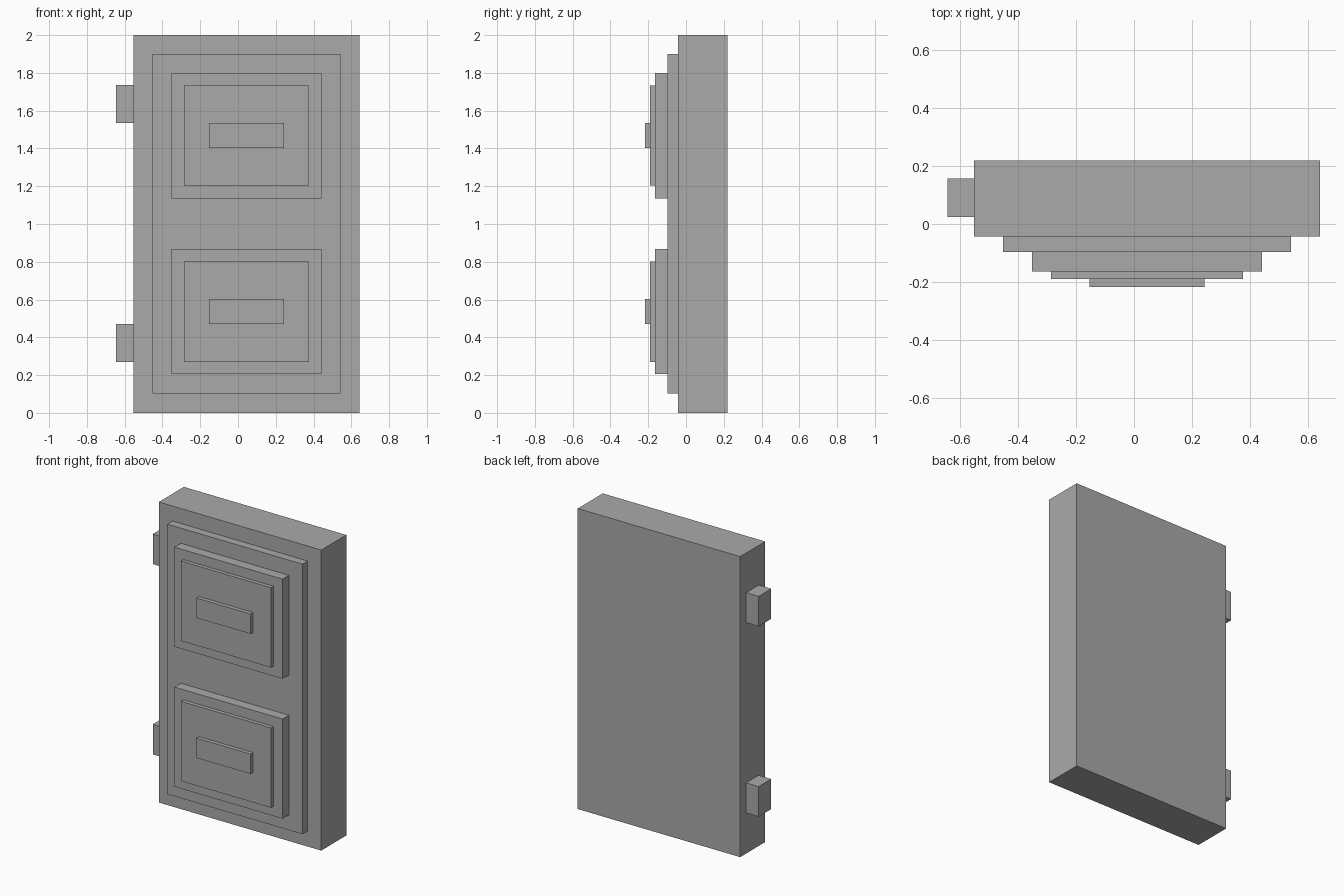
import bpy
from mathutils import Matrix, Vector
import bmesh

if "Cube" in bpy.data.objects:
    bpy.data.objects.remove(bpy.data.objects["Cube"])

grey = bpy.data.materials.new("plain grey")
grey.diffuse_color = (0.4, 0.4, 0.4, 1)
grey.use_nodes = True
grey.node_tree.nodes["Principled BSDF"].inputs["Base Color"].default_value = grey.diffuse_color


def box(name, x, y, z):
    """Axis-aligned box from (min, max) ranges."""
    bm = bmesh.new()
    size = [r[1] - r[0] for r in (x, y, z)]
    centre = Vector([(r[0] + r[1]) / 2 for r in (x, y, z)])
    bmesh.ops.create_cube(bm, size=1, matrix=Matrix.Translation(centre) @ Matrix.Diagonal((*size, 1)))
    mesh = bpy.data.meshes.new(name)
    bm.to_mesh(mesh)
    bm.free()
    mesh.materials.append(grey)
    obj = bpy.data.objects.new(name, mesh)
    bpy.context.collection.objects.link(obj)
    return obj


# Door slab and the raised field on its front
box("door_slab", (-0.553, 0.643), (-0.043, 0.22), (0, 2))
box("raised_field", (-0.453, 0.543), (-0.097, -0.043), (0.103, 1.9))

# Stepped panels, lower and upper, mirrored about the middle height:
# half width, front y, back y, z range of the lower one
steps = [
    ("panel", 0.398, -0.164, -0.097, 0.205, 0.868),
    ("inner_panel", 0.332, -0.19, -0.164, 0.27, 0.801),
    ("centre_bar", 0.199, -0.217, -0.19, 0.47, 0.602),
]
for name, w, front, back, lo, hi in steps:
    box("lower_" + name, (0.045 - w, 0.045 + w), (front, back), (lo, hi))
    box("upper_" + name, (0.045 - w, 0.045 + w), (front, back), (2.004 - hi, 2.004 - lo))

# Hinge blocks on the left edge
for name, z in (("lower_hinge", 0.27), ("upper_hinge", 1.536)):
    box(name, (-0.645, -0.553), (0.025, 0.157), (z, z + 0.2))
